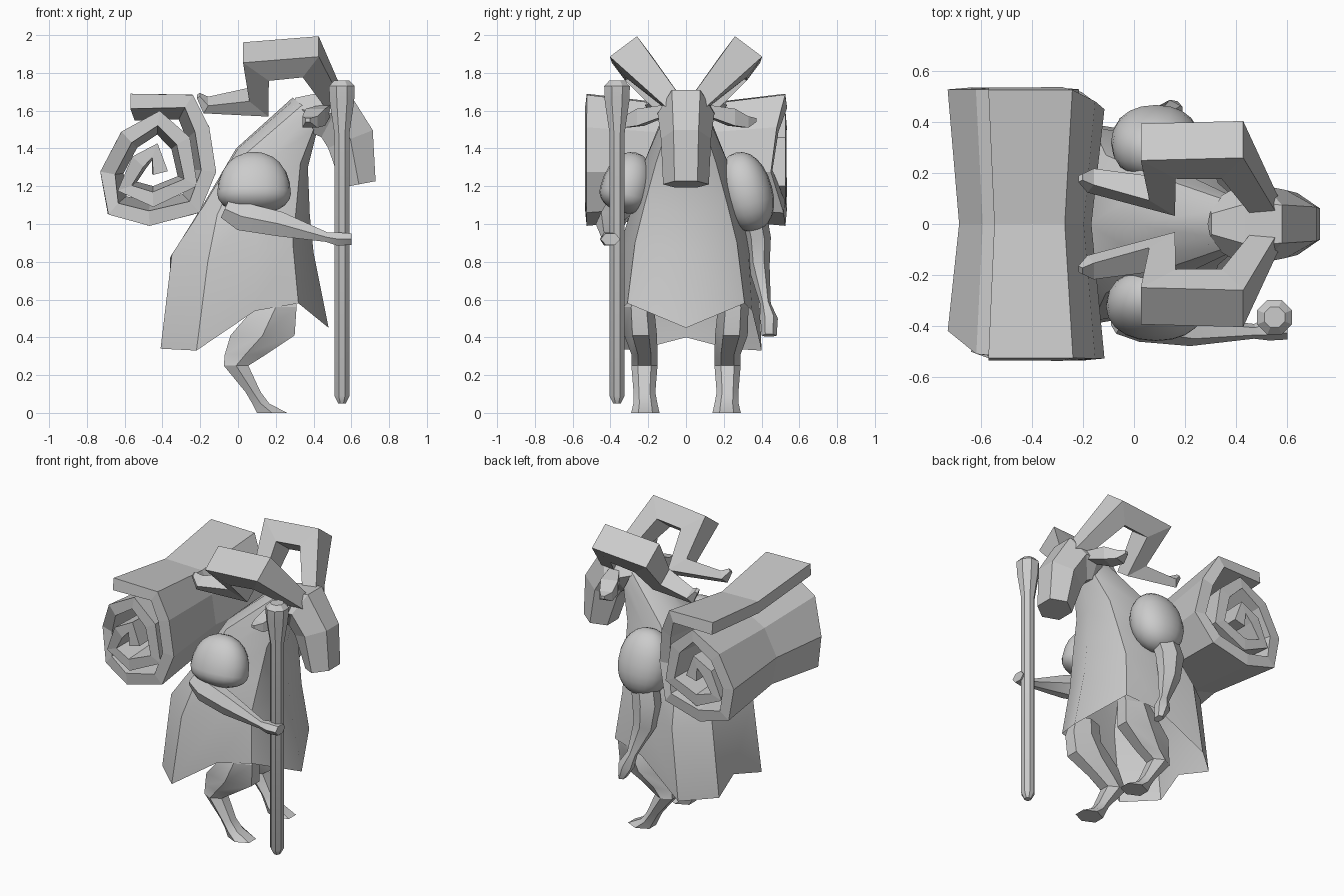
import bpy, bmesh, math
from mathutils import Vector, Matrix

if "Cube" in bpy.data.objects:
    bpy.data.objects.remove(bpy.data.objects["Cube"])


def finish(name, bm, mirror=False, angle=30):
    bmesh.ops.recalc_face_normals(bm, faces=bm.faces)
    me = bpy.data.meshes.new(name)
    bm.to_mesh(me)
    bm.free()
    ob = bpy.data.objects.new(name, me)
    bpy.context.collection.objects.link(ob)
    if mirror:
        mod = ob.modifiers.new("Mirror", 'MIRROR')
        mod.use_axis = (False, True, False)
    bpy.ops.object.select_all(action='DESELECT')
    ob.select_set(True)
    bpy.context.view_layer.objects.active = ob
    if angle:
        bpy.ops.object.shade_smooth_by_angle(angle=math.radians(angle))
    return ob


def skin(bm, rows, closed):
    """Bridge rows of vertices with quads."""
    n = len(rows[0])
    for r, q in zip(rows, rows[1:]):
        for i in range(n if closed else n - 1):
            j = (i + 1) % n
            bm.faces.new((r[i], r[j], q[j], q[i]))


def sweep(name, secs, sides=6, ref=(0, 1, 0), flat=False, mirror=False, angle=30):
    """Tube through (x, y, z, half width, half thickness); ref is the thickness axis."""
    bm = bmesh.new()
    pts = [Vector(s[:3]) for s in secs]
    rows = []
    for k, s in enumerate(secs):
        V = Vector(ref).normalized()
        d1 = (pts[k] - pts[max(k - 1, 0)]).normalized()
        d2 = (pts[min(k + 1, len(pts) - 1)] - pts[k]).normalized()
        t = (d1 + d2).normalized()
        if flat:
            U = Vector((1, 0, 0))
        else:
            U = V.cross(t).normalized() / max(0.7, t.dot(d2 if d2.length else d1))
        f = 1 / math.cos(math.pi / sides)
        row = []
        for i in range(sides):
            a = 2 * math.pi * (i + 0.5) / sides
            row.append(bm.verts.new(pts[k] + U * s[3] * f * math.cos(a) + V * s[4] * f * math.sin(a)))
        rows.append(row)
    skin(bm, rows, True)
    bm.faces.new(rows[0])
    bm.faces.new(rows[-1])
    return finish(name, bm, mirror, angle)


# Robe: columns from front centre round to back centre, neck to hem
robe = [
    [(.42, 0, 1.5), (.37, 0, 1.3), (.38, 0, 1.05), (.40, 0, .85), (.48, 0, .45)],
    [(.40, .10, 1.5), (.33, .16, 1.32), (.31, .22, 1.1), (.29, .27, .9), (.32, .31, .58)],
    [(.36, .12, 1.56), (.15, .22, 1.33), (.10, .28, 1.1), (.10, .33, .85), (.09, .35, .54)],
    [(.34, .10, 1.63), (.05, .20, 1.38), (-.11, .27, 1.05), (-.16, .38, .8), (-.22, .40, .33)],
    [(.30, .05, 1.66), (.00, .11, 1.4), (-.18, .16, 1.1), (-.35, .22, .84), (-.41, .23, .34)],
    [(.29, 0, 1.67), (-.01, 0, 1.4), (-.18, 0, 1.11), (-.36, 0, .82), (-.36, 0, .40)],
]
bm = bmesh.new()
skin(bm, [[bm.verts.new(p) for p in col] for col in robe], False)
finish("robe", bm, mirror=True)

# Head: wide skull and blunt muzzle
sweep("head", [(.29, 0, 1.62, .05, .07), (.42, 0, 1.585, .11, .135), (.51, 0, 1.585, .125, .13),
               (.595, 0, 1.45, .125, .115), (.64, 0, 1.21, .09, .105)], 6, angle=0)
sweep("ear", [(.46, .11, 1.60, .03, .03), (.41, .24, 1.565, .055, .045),
              (.38, .32, 1.54, .04, .03), (.37, .37, 1.55, .012, .01)],
      4, ref=(0, 0, 1), mirror=True, angle=0)

# Curling horns, square in section
sweep("horn", [(.53, .045, 1.62, .045, .045), (.385, .29, 1.885, .065, .09),
               (.095, .285, 1.86, .065, .09), (.11, .11, 1.645, .05, .06),
               (-.17, .17, 1.63, .025, .04), (-.21, .18, 1.68, .01, .015)],
      4, ref=(0, .8, -.6), mirror=True, angle=0)

# Goat legs with hooves
sweep("leg", [(.21, .22, .66, .09, .05), (.20, .25, .56, .11, .07),
              (.13, .24, .41, .17, .075), (.04, .22, .31, .11, .06),
              (-.01, .22, .25, .065, .06), (.08, .22, .11, .04, .05),
              (.12, .215, .05, .045, .055), (.18, .215, 0, .08, .065)],
      6, flat=True, mirror=True)

# Arms
sweep("staff_arm", [(-.07, -.36, 1.08, .05, .06), (.02, -.38, 1.04, .075, .07),
                    (.22, -.42, 1.0, .065, .05), (.47, -.42, .93, .025, .025),
                    (.53, -.41, .92, .035, .04), (.60, -.40, .92, .03, .045)], 6)
sweep("hanging_arm", [(.07, .35, 1.1, .08, .06), (.03, .38, .93, .085, .06),
                      (.04, .385, .78, .065, .05), (.11, .42, .58, .03, .025),
                      (.14, .44, .5, .045, .04), (.17, .44, .41, .02, .035)], 6)

# Rounded shoulders with flattened undersides
for name, s, squash in (("shoulder_right", -1, .45), ("shoulder_left", 1, .9)):
    bm = bmesh.new()
    bmesh.ops.create_uvsphere(bm, u_segments=20, v_segments=12, radius=1)
    for v in bm.verts:
        v.co = Vector([math.copysign(abs(c) ** .93, c) for c in v.co])
        if v.co.z < 0:
            v.co.z *= squash
    place = (Matrix.Translation((.085, s * .32, 1.16))
             @ Matrix.Rotation(math.radians(15) * s, 4, 'X')
             @ Matrix.Diagonal((.195 if s < 0 else .175, .14, .225, 1)))
    bmesh.ops.transform(bm, matrix=place, verts=bm.verts)
    finish(name, bm, angle=45)

# Staff with a thicker head
sweep("staff", [(.55, -.365, z, r, r) for z, r in
                ((.05, .02), (.09, .04), (1.48, .04), (1.65, .065), (1.73, .068), (1.76, .04))],
      8, flat=True)

# Rolled hide carried on the back: spiral sheet, pinched at the middle, with skewed ends
spiral = [(-.57, 1.65), (-.26, 1.65), (-.19, 1.5), (-.155, 1.28), (-.23, 1.09), (-.47, 1.03),
          (-.66, 1.08), (-.69, 1.27), (-.59, 1.46), (-.42, 1.56), (-.29, 1.44), (-.25, 1.22),
          (-.45, 1.13), (-.6, 1.19), (-.53, 1.33), (-.44, 1.39), (-.41, 1.27)]
bm = bmesh.new()
rows = []
for side, f in ((-1, 1), (0, .82), (1, 1)):
    row = []
    for x, z in spiral:
        y = .53 - (max(0, -.57 - x) if side < 0 else max(0, x + .24)) * .9
        row.append(bm.verts.new((-.44 + (x + .44) * f, side * y, 1.3 + (z - 1.3) * f)))
    rows.append(row)
skin(bm, rows, False)
roll = finish("hide_roll", bm, angle=0)
mod = roll.modifiers.new("Thickness", 'SOLIDIFY')
mod.thickness = .08
mod.offset = 0
